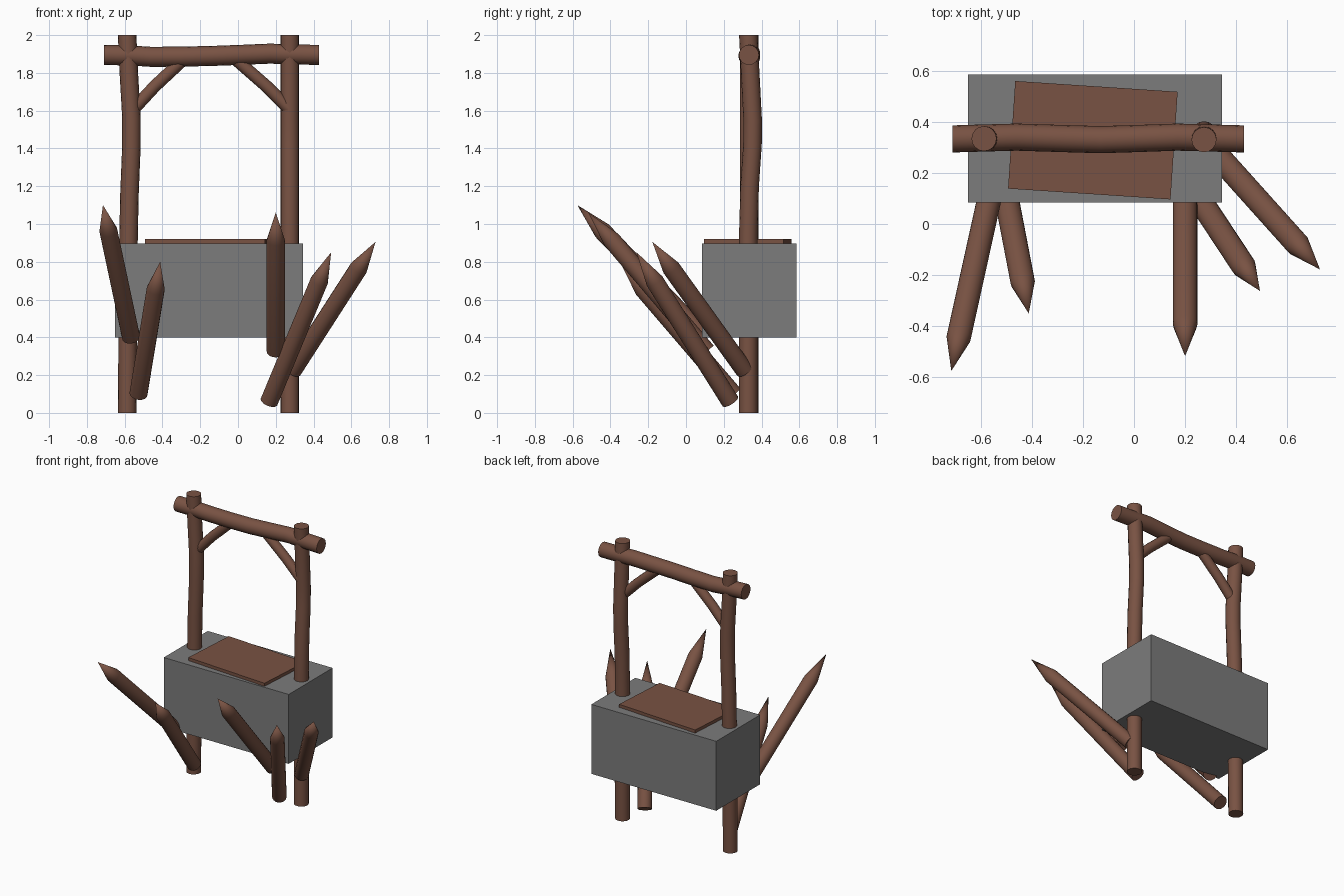
import bpy, bmesh, math
from mathutils import Vector

if "Cube" in bpy.data.objects:
    bpy.data.objects.remove(bpy.data.objects["Cube"])


def material(name, rgb):
    m = bpy.data.materials.new(name)
    m.diffuse_color = (*rgb, 1)
    m.use_nodes = True
    m.node_tree.nodes["Principled BSDF"].inputs["Base Color"].default_value = m.diffuse_color
    return m


WOOD = material("brown wood", (0.19, 0.085, 0.056))
STONE = material("grey stone", (0.2, 0.2, 0.2))
SIDES = 16


def finish(name, bm, mat, smooth=False):
    bmesh.ops.recalc_face_normals(bm, faces=bm.faces)
    mesh = bpy.data.meshes.new(name)
    bm.to_mesh(mesh)
    bm.free()
    ob = bpy.data.objects.new(name, mesh)
    bpy.context.collection.objects.link(ob)
    mesh.materials.append(mat)
    if smooth:
        bpy.ops.object.select_all(action='DESELECT')
        ob.select_set(True)
        bpy.context.view_layer.objects.active = ob
        bpy.ops.object.shade_smooth_by_angle(angle=math.radians(30))
    return ob


def log(name, points, radius, pointed=False):
    """Round log through the points; the last point may be a sharpened tip."""
    pts = [Vector(p) for p in points]
    axis = (pts[-1] - pts[0]).normalized()
    helper = Vector((0, 1, 0)) if abs(axis.y) < 0.5 else Vector((1, 0, 0))
    u = axis.cross(helper).normalized()
    v = axis.cross(u)
    bm = bmesh.new()
    rings = []
    for p in (pts[:-1] if pointed else pts):
        rings.append([bm.verts.new(p + radius * (u * math.cos(a) + v * math.sin(a)))
                      for a in (2 * math.pi * i / SIDES for i in range(SIDES))])
    for lo, hi in zip(rings, rings[1:]):
        for i in range(SIDES):
            j = (i + 1) % SIDES
            bm.faces.new((lo[i], lo[j], hi[j], hi[i]))
    bm.faces.new(rings[0])
    if pointed:
        tip = bm.verts.new(pts[-1])
        for i in range(SIDES):
            bm.faces.new((rings[-1][i], rings[-1][(i + 1) % SIDES], tip))
    else:
        bm.faces.new(rings[-1])
    return finish(name, bm, WOOD, True)


def stake(name, base, tip):
    b, t = Vector(base), Vector(tip)
    return log(name, [b, t - (t - b).normalized() * 0.19, t], 0.048, True)


def block(name, centre, size, mat, turn=0):
    bm = bmesh.new()
    bmesh.ops.create_cube(bm, size=1)
    bmesh.ops.scale(bm, vec=size, verts=bm.verts)
    ob = finish(name, bm, mat)
    ob.location = centre
    ob.rotation_euler.z = math.radians(turn)
    return ob


# Stone body and the skewed board lying on it
block("stone_block", (-0.153, 0.335, 0.648), (0.995, 0.5, 0.5), STONE)
block("board", (-0.161, 0.328, 0.905), (0.637, 0.422, 0.03), WOOD, -3.8)

# Upright posts, each with a slight bow
Y = 0.334
log("left_post", [(-0.587, Y, 0), (-0.58, Y, 0.9), (-0.575, Y, 1.15), (-0.564, Y, 1.42),
                  (-0.564, Y, 1.56), (-0.578, Y, 1.8), (-0.587, Y, 2)], 0.049)
log("right_post", [(0.274, 0.33, 0), (0.274, 0.33, 0.95), (0.274, 0.337, 1.2),
                   (0.274, 0.352, 1.42), (0.274, 0.353, 1.55), (0.274, 0.34, 1.8),
                   (0.274, 0.33, 2)], 0.049)

# Wavy cross beam
log("cross_beam", [(-0.71, 0.333, 1.895), (-0.57, 0.337, 1.892), (-0.46, 0.34, 1.885),
                   (-0.3, 0.335, 1.886), (-0.13, 0.33, 1.89), (0.03, 0.335, 1.896),
                   (0.17, 0.34, 1.902), (0.28, 0.337, 1.898), (0.43, 0.333, 1.895)], 0.053)

# Corner braces
log("left_brace", [(-0.56, Y, 1.60), (-0.44, Y, 1.73), (-0.29, Y, 1.87)], 0.033)
log("right_brace", [(0.27, Y, 1.61), (0.15, Y, 1.73), (-0.01, Y, 1.87)], 0.033)

# Sharpened stakes leaning forward
stake("left_outer_stake", (-0.566, 0.10, 0.40), (-0.715, -0.575, 1.10))
stake("left_inner_stake", (-0.527, 0.25, 0.10), (-0.412, -0.35, 0.80))
stake("middle_stake", (0.2, 0.11, 0.325), (0.2, -0.517, 1.06))
stake("right_inner_stake", (0.165, 0.235, 0.06), (0.493, -0.262, 0.85))
stake("right_outer_stake", (0.29, 0.31, 0.225), (0.728, -0.178, 0.905))
